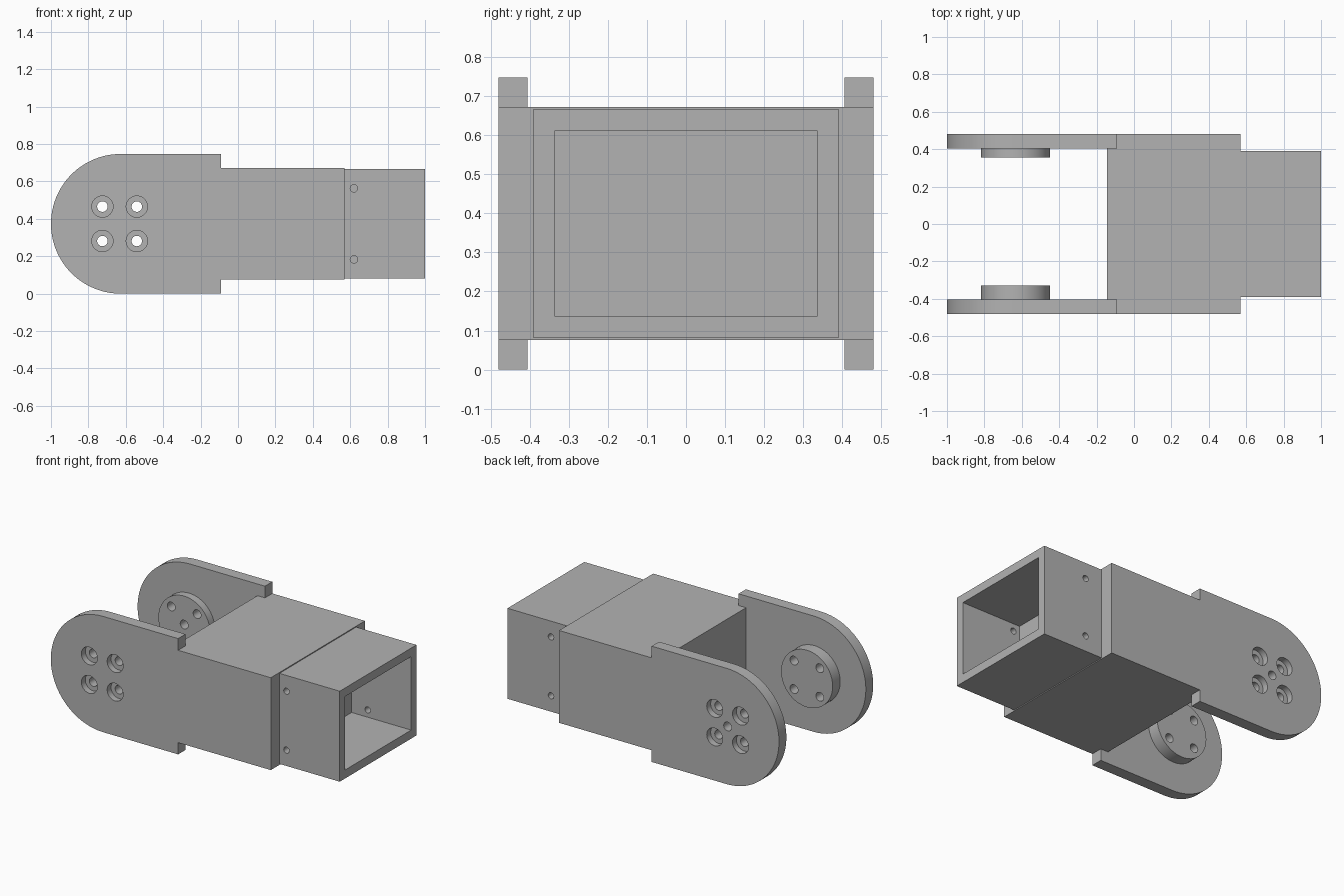
import bpy, bmesh, math
from mathutils import Matrix

if "Cube" in bpy.data.objects:
    bpy.data.objects.remove(bpy.data.objects["Cube"])

grey = bpy.data.materials.new("plain grey")
grey.use_nodes = True
grey.diffuse_color = (0.45, 0.45, 0.45, 1)
grey.node_tree.nodes["Principled BSDF"].inputs["Base Color"].default_value = grey.diffuse_color

MID = 0.3735            # height of the centre line
HALF = 0.48             # outer half width
ARM_IN = 0.405          # inner face of each arm
PIVOT = -0.633          # x of the pivot axis
BOLT = 0.092            # bolt offset from the pivot


def make(name, bm):
    bmesh.ops.recalc_face_normals(bm, faces=bm.faces)
    mesh = bpy.data.meshes.new(name)
    bm.to_mesh(mesh)
    bm.free()
    mesh.materials.append(grey)
    obj = bpy.data.objects.new(name, mesh)
    bpy.context.collection.objects.link(obj)
    return obj


def box(name, x0, x1, half_y, half_z):
    bm = bmesh.new()
    bmesh.ops.create_cube(bm, size=1)
    size = Matrix.Diagonal((x1 - x0, 2 * half_y, 2 * half_z, 1))
    bm.transform(Matrix.Translation(((x0 + x1) / 2, 0, MID)) @ size)
    return make(name, bm)


def rod(name, x, z, radius, y0, y1, sides=48):
    """Cylinder lying along y."""
    bm = bmesh.new()
    bmesh.ops.create_cone(bm, cap_ends=True, segments=sides, radius1=radius,
                          radius2=radius, depth=abs(y1 - y0))
    bm.transform(Matrix.Translation((x, (y0 + y1) / 2, z)) @ Matrix.Rotation(math.pi / 2, 4, 'X'))
    return make(name, bm)


def combine(target, other, operation):
    mod = target.modifiers.new("combine", 'BOOLEAN')
    mod.operation, mod.solver, mod.object = operation, 'EXACT', other
    bpy.context.view_layer.objects.active = target
    bpy.ops.object.modifier_apply(modifier=mod.name)
    bpy.data.objects.remove(other)


def arm(name, side):
    """Plate with one round end and a straight step at the body."""
    outline = [(-0.091, MID - MID), (-0.091, 2 * MID)]
    for i in range(49):
        a = math.pi / 2 + math.pi * i / 48
        outline.append((MID - 1 + MID * math.cos(a), MID + MID * math.sin(a)))
    bm = bmesh.new()
    face = bm.faces.new([bm.verts.new((x, side * ARM_IN, z)) for x, z in outline])
    grown = bmesh.ops.extrude_face_region(bm, geom=[face])["geom"]
    verts = [v for v in grown if isinstance(v, bmesh.types.BMVert)]
    bmesh.ops.translate(bm, verts=verts, vec=(0, side * (HALF - ARM_IN), 0))
    return make(name, bm)


# Solid body, then the two arms with their pivot discs
frame = box("bracket_frame", -0.145, 0.57, HALF, 0.298)
for side, disc_in in ((-1, 0.328), (1, 0.355)):
    combine(frame, arm("arm", side), 'UNION')
    combine(frame, rod("pivot_disc", PIVOT, MID, 0.184, side * disc_in, side * 0.43, 64), 'UNION')

# Counterbored bolt holes through arms and discs
for side in (-1, 1):
    for dx in (-BOLT, BOLT):
        for dz in (-BOLT, BOLT):
            x, z = PIVOT + dx, MID + dz
            combine(frame, rod("bolt_hole", x, z, 0.028, side * 0.3, side * 0.6, 32), 'DIFFERENCE')
            combine(frame, rod("counterbore", x, z, 0.057, side * 0.44, side * 0.6, 32), 'DIFFERENCE')
# Centre hole on the back arm only
combine(frame, rod("centre_hole", PIVOT, MID, 0.028, 0.3, 0.6, 32), 'DIFFERENCE')

# Open rectangular socket
socket = box("socket", 0.57, 1.0, 0.391, 0.292)
combine(socket, box("cavity", 0.575, 1.1, 0.337, 0.237), 'DIFFERENCE')
for side, x in ((-1, 0.62), (1, 0.69)):
    for dz in (-0.19, 0.19):
        combine(socket, rod("screw_hole", x, MID + dz, 0.02, side * 0.3, side * 0.5, 24), 'DIFFERENCE')

# Merge flat seams and shade the round walls
for obj in (frame, socket):
    bm = bmesh.new()
    bm.from_mesh(obj.data)
    bmesh.ops.remove_doubles(bm, verts=bm.verts, dist=0.00005)
    bmesh.ops.dissolve_limit(bm, angle_limit=math.radians(0.5), verts=bm.verts, edges=bm.edges)
    bm.to_mesh(obj.data)
    bm.free()
    bpy.ops.object.select_all(action='DESELECT')
    obj.select_set(True)
    bpy.context.view_layer.objects.active = obj
    bpy.ops.object.shade_smooth_by_angle(angle=math.radians(30))
